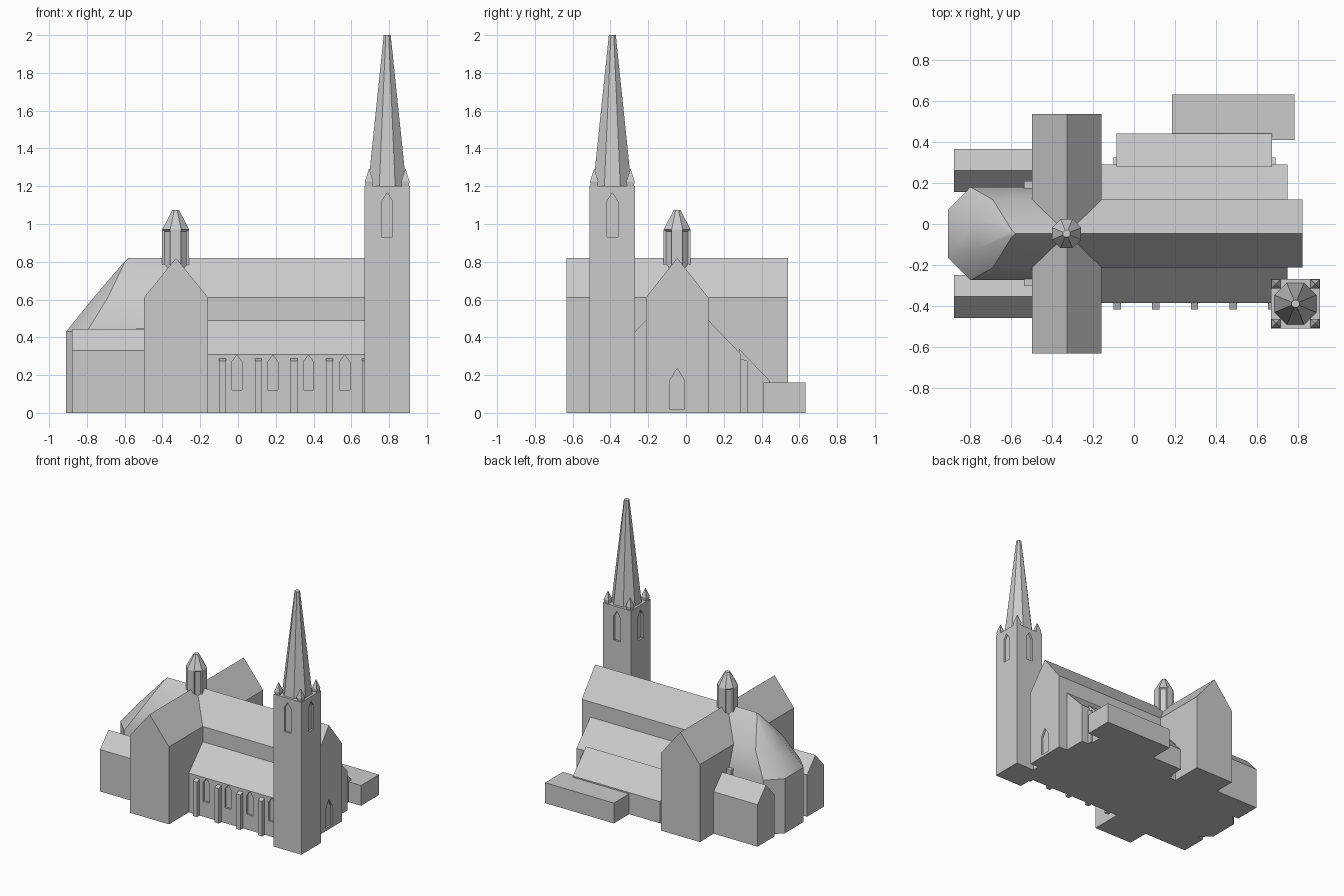
import bpy, bmesh, math
from mathutils import Matrix

if "Cube" in bpy.data.objects:
    bpy.data.objects.remove(bpy.data.objects["Cube"])

CY = -0.047                      # church centre line
stone = bpy.data.materials.new("light_stone")
stone.diffuse_color = (0.6, 0.6, 0.6, 1)
stone.use_nodes = True
stone.node_tree.nodes["Principled BSDF"].inputs["Base Color"].default_value = stone.diffuse_color


def finish(name, bm):
    bmesh.ops.remove_doubles(bm, verts=bm.verts, dist=1e-5)
    bmesh.ops.recalc_face_normals(bm, faces=bm.faces)
    me = bpy.data.meshes.new(name)
    bm.to_mesh(me)
    bm.free()
    me.materials.append(stone)
    ob = bpy.data.objects.new(name, me)
    bpy.context.collection.objects.link(ob)
    return ob


def prism(bm, pts, axis, a, b):
    """Extrude profile (horizontal, z) along x or y from a to b."""
    def ring(d):
        return [bm.verts.new((d, h, z) if axis == 'x' else (h, d, z)) for h, z in pts]
    r, s = ring(a), ring(b)
    n = len(pts)
    bm.faces.new(r)
    bm.faces.new(s[::-1])
    for i in range(n):
        bm.faces.new((r[i], s[i], s[(i + 1) % n], r[(i + 1) % n]))


def solid(name, pts, axis, a, b):
    bm = bmesh.new()
    prism(bm, pts, axis, a, b)
    return finish(name, bm)


def gable(c, w, eave, peak, z0=0):
    return [(c - w, z0), (c + w, z0), (c + w, eave), (c, peak), (c - w, eave)]


def rect(h0, h1, z0, z1):
    return [(h0, z0), (h1, z0), (h1, z1), (h0, z1)]


def recess(ob, cuts):
    """Cut pointed windows; cuts hold (profile, axis, start, end)."""
    bm = bmesh.new()
    for cut in cuts:
        prism(bm, *cut)
    cutter = finish(ob.name + "_window_cutter", bm)
    cutter.hide_render = True
    cutter.hide_viewport = False
    cutter.display_type = 'WIRE'
    m = ob.modifiers.new("windows", 'BOOLEAN')
    m.operation = 'DIFFERENCE'
    m.solver = 'EXACT'
    m.object = cutter
    cutter.hide_set(True)


def cone(name, n, r0, r1, z0, z1, x, y):
    bm = bmesh.new()
    bmesh.ops.create_cone(bm, cap_ends=True, segments=n, radius1=r0, radius2=r1, depth=z1 - z0,
                          matrix=Matrix.Translation((x, y, (z0 + z1) / 2))
                          @ Matrix.Rotation(math.pi / n, 4, 'Z'))
    return finish(name, bm)


# nave with east door
nave = solid("nave", gable(CY, 0.166, 0.61, 0.82), 'x', -0.33, 0.825)
recess(nave, [(gable(CY, 0.04, 0.17, 0.235, 0.02), 'x', 0.81, 0.85)])

# transept
solid("transept", gable(-0.328, 0.17, 0.61, 0.82), 'y', CY - 0.586, CY + 0.586)

# aisles, buttresses, side chapels and corner blocks on both sides
for side, s in (("south", -1), ("north", 1)):
    aisle = solid(side + "_aisle", [(CY, 0), (CY + s * 0.339, 0), (CY + s * 0.339, 0.31),
                                    (CY + s * 0.166, 0.49), (CY, 0.49)], 'x', -0.3, 0.75)
    wall = CY + s * 0.339
    recess(aisle, [(gable(x, 0.027, 0.27, 0.31 - 0.004, 0.12), 'y', wall - s * 0.015, wall + s * 0.03)
                   for x in (-0.006, 0.184, 0.373, 0.565)])
    bm = bmesh.new()
    for i in range(5):
        x = -0.082 + i * 0.189
        y0, y1 = CY + s * 0.33, CY + s * 0.372
        prism(bm, [(y0, 0), (y1, 0), (y1, 0.275), (y0, 0.29)], 'x', x - 0.018, x + 0.018)
    finish(side + "_buttresses", bm)
    solid(side + "_chapel", gable(CY + s * 0.308, 0.105, 0.33, 0.445), 'x', -0.88, -0.45)
    solid(side + "_corner_block", rect(CY + s * 0.2, CY + s * 0.257, 0, 0.45), 'x', -0.537, -0.48)

# apse: stacked half-octagon rings rising to the ridge
bm = bmesh.new()
rings = []
for end, corner, half, endhalf, z in ((-0.91, -0.80, 0.228, 0.117, 0), (-0.91, -0.80, 0.228, 0.117, 0.43),
                                      (-0.765, -0.69, 0.166, 0.075, 0.61), (-0.605, -0.6, 0.02, 0.01, 0.797),
                                      (-0.58, -0.58, 0, 0, 0.82)):
    rings.append([bm.verts.new((x, CY + y, z)) for x, y in
                  ((-0.36, -half), (corner, -half), (end, -endhalf),
                   (end, endhalf), (corner, half), (-0.36, half))])
bm.faces.new(rings[0])
for lo, hi in zip(rings, rings[1:]):
    for i in range(6):
        j = (i + 1) % 6
        bm.faces.new((lo[i], lo[j], hi[j], hi[i]))
bmesh.ops.remove_doubles(bm, verts=bm.verts, dist=1e-5)
apse = finish("apse", bm)
bpy.context.view_layer.objects.active = apse
apse.select_set(True)
bpy.ops.object.shade_smooth_by_angle(angle=math.radians(35))
apse.select_set(False)

# north lean-to and low annex
solid("lean_to", [(0.28, 0), (0.443, 0), (0.443, 0.17), (0.28, 0.34)], 'x', -0.085, 0.675)
solid("annex", rect(0.41, 0.633, 0, 0.16), 'x', 0.185, 0.785)

# tower with a belfry window on each side
TX, TY, TW = 0.79, -0.39, 0.121
tower = solid("tower", rect(TX - TW, TX + TW, 0, 1.2), 'y', TY - TW, TY + TW)
cuts = []
for s in (-1, 1):
    cuts.append((gable(TX, 0.029, 1.12, 1.165, 0.93), 'y', TY + s * (TW - 0.015), TY + s * (TW + 0.03)))
    cuts.append((gable(TY, 0.029, 1.12, 1.165, 0.93), 'x', TX + s * (TW - 0.015), TX + s * (TW + 0.03)))
recess(tower, cuts)

# spire and corner pinnacles
cone("spire", 8, 0.11, 0.02, 1.2, 2.0, TX, TY)
for i, (sx, sy) in enumerate(((-1, -1), (1, -1), (1, 1), (-1, 1))):
    px, py = TX + sx * 0.096, TY + sy * 0.096
    cone(f"pinnacle_base_{i}", 4, 0.026, 0.031, 1.2, 1.225, px, py)
    cone(f"pinnacle_tip_{i}", 4, 0.031, 0.002, 1.225, 1.29, px, py)

# crossing lantern with slots on the diagonal sides, and its cap
lantern = cone("crossing_lantern", 8, 0.077, 0.077, 0.66, 0.97, -0.33, CY)
bm = bmesh.new()
bm.from_mesh(lantern.data)
diag = [f for f in bm.faces if abs(f.normal.z) < 0.5 and abs(abs(f.normal.x) - abs(f.normal.y)) < 0.1]
bmesh.ops.inset_individual(bm, faces=diag, thickness=0.012, depth=-0.01)
bm.to_mesh(lantern.data)
bm.free()
cone("lantern_cap", 8, 0.077, 0.019, 0.97, 1.075, -0.33, CY)
